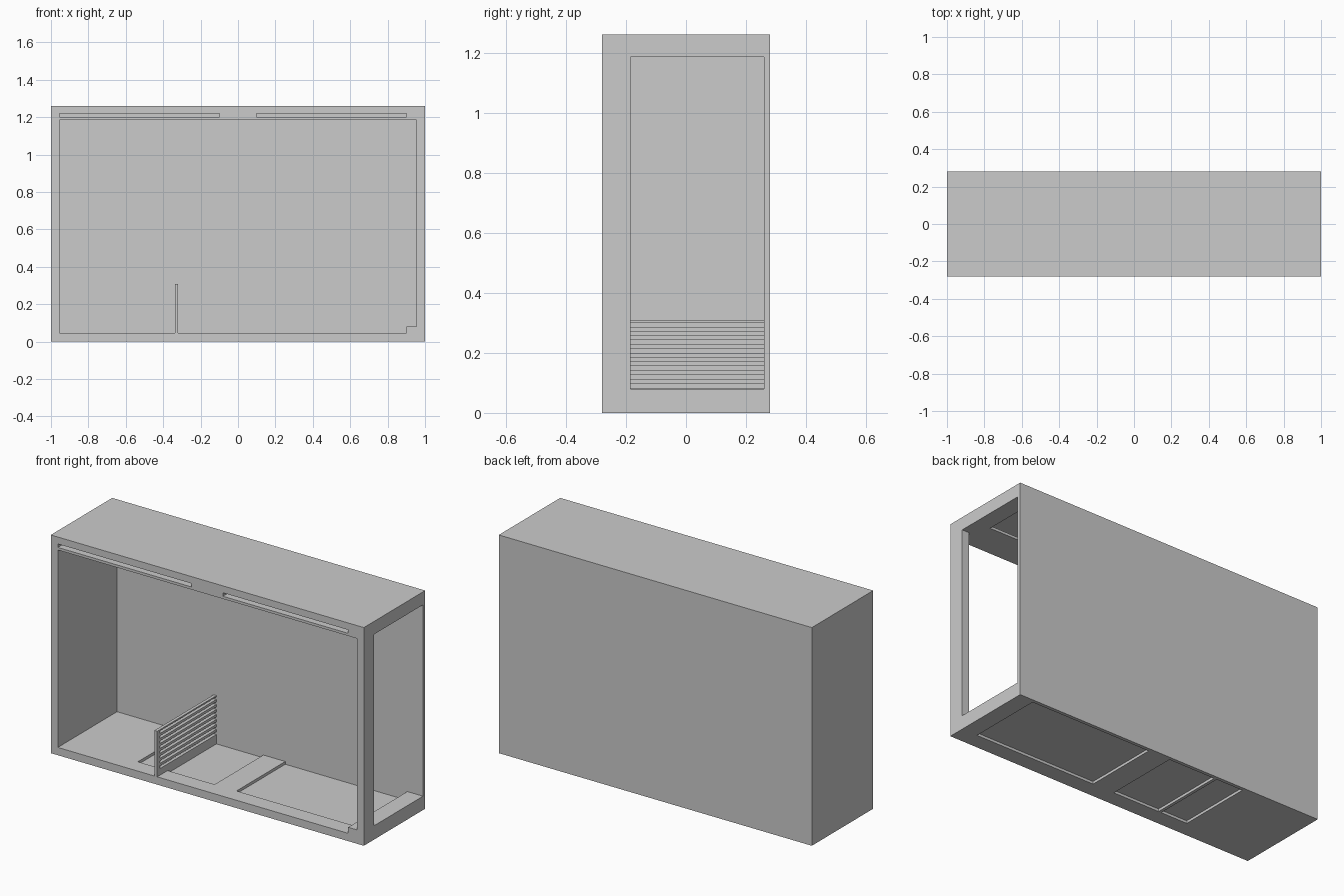
import bpy, bmesh

if "Cube" in bpy.data.objects:
    bpy.data.objects.remove(bpy.data.objects["Cube"])


def box(name, x, y, z):
    """Axis-aligned box from (min, max) ranges."""
    bm = bmesh.new()
    bmesh.ops.create_cube(bm, size=1)
    for v in bm.verts:
        v.co = [r[0] if c < 0 else r[1] for c, r in zip(v.co, (x, y, z))]
    me = bpy.data.meshes.new(name)
    bm.to_mesh(me)
    bm.free()
    ob = bpy.data.objects.new(name, me)
    bpy.context.collection.objects.link(ob)
    return ob


def cut(target, x, y, z):
    """Subtract a box from the target and discard the cutter."""
    cutter = box("cutter", x, y, z)
    cutter.hide_render = True
    mod = target.modifiers.new("cut", 'BOOLEAN')
    mod.operation, mod.solver, mod.object = 'DIFFERENCE', 'EXACT', cutter
    bpy.context.view_layer.objects.active = target
    bpy.ops.object.modifier_apply(modifier=mod.name)
    bpy.data.objects.remove(cutter)


BACK = 0.26      # inner face of the back wall
FLOOR = 0.045
CEIL = 1.185

# cabinet shell, open at the front, with a raised sill on the right
shell = box("cabinet_shell", (-1, 1), (-0.28, 0.28), (0, 1.26))
cut(shell, (-0.955, 0.90), (-0.4, BACK), (FLOOR, CEIL))
cut(shell, (0.80, 0.955), (-0.4, BACK), (0.08, CEIL))

# window in the right wall
cut(shell, (0.80, 1.1), (-0.185, BACK), (0.08, CEIL))

# front slots in the top rail, opening into the ceiling
for x in ((-0.955, -0.10), (0.10, 0.90)):
    cut(shell, x, (-0.4, BACK), (1.20, 1.22))
    cut(shell, x, (-0.08, BACK), (1.15, 1.21))

# floor openings with thin panels recessed from both sides
for i, x in enumerate(((-0.51, -0.02), (0.12, 0.90))):
    cut(shell, x, (-0.185, BACK), (-0.1, 0.06))
    box(f"floor_panel_{i + 1}", x, (-0.185, BACK), (0.015, 0.029))

# slatted divider: foot, front post and horizontal slats
DX = (-0.338, -0.32)
box("divider_foot", DX, (-0.185, BACK), (0, 0.083))
box("divider_front_foot", DX, (-0.28, -0.185), (FLOOR, 0.083))
box("divider_post", DX, (-0.28, -0.255), (0.083, 0.308))
pitch = 0.0288
for i in range(8):
    z = 0.0985 + i * pitch
    box(f"divider_slat_{i + 1}", DX, (-0.255, BACK), (z, min(z + 0.0145, 0.308)))
